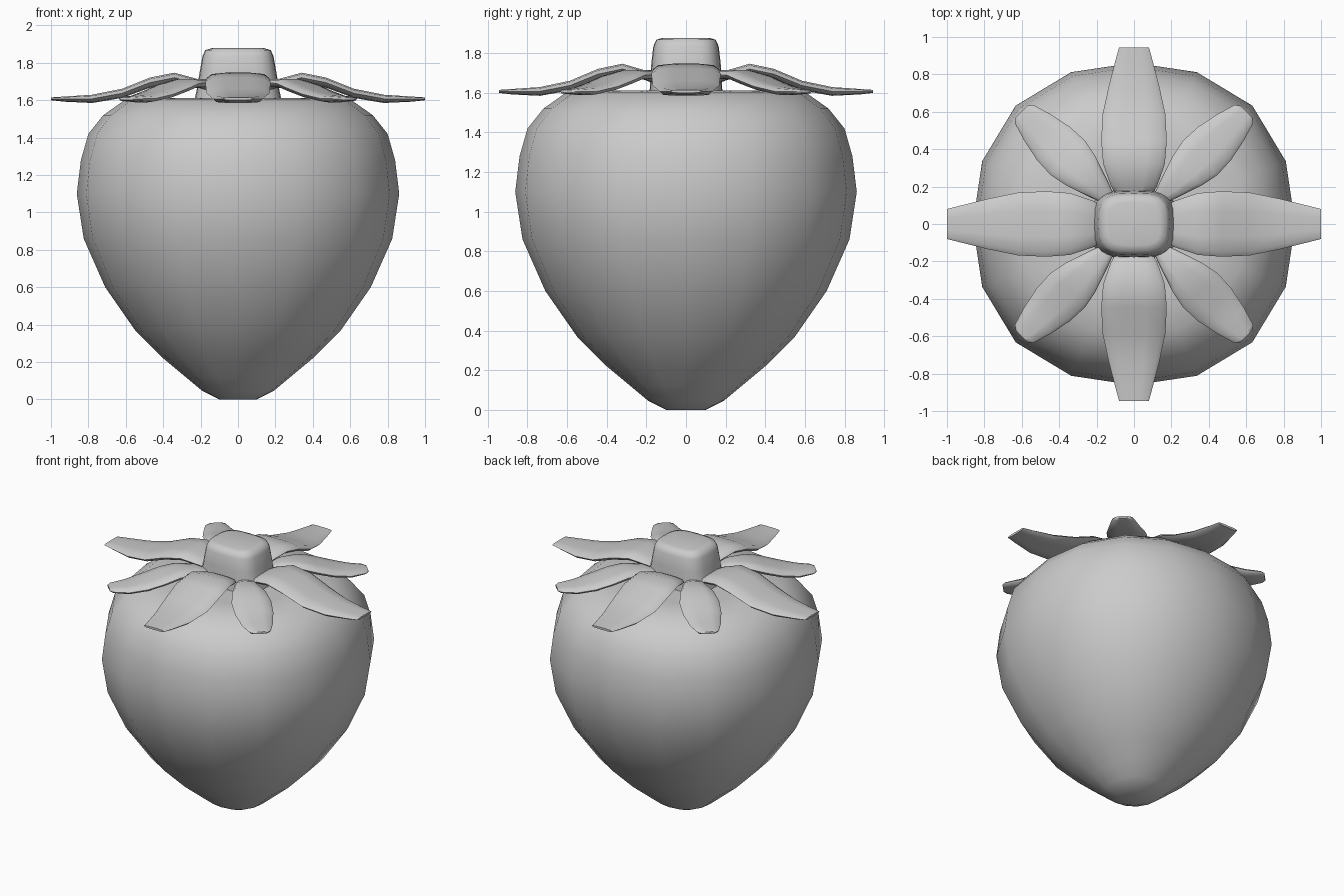
import bpy, bmesh, math
from mathutils import Matrix, Vector

if "Cube" in bpy.data.objects:
    bpy.data.objects.remove(bpy.data.objects["Cube"])


def loft(name, rings, angle=60):
    """Skin a list of closed point rings and cap both ends."""
    bm = bmesh.new()
    loops = [[bm.verts.new(p) for p in r] for r in rings]
    n = len(rings[0])
    for a, b in zip(loops, loops[1:]):
        for i in range(n):
            j = (i + 1) % n
            bm.faces.new((a[i], a[j], b[j], b[i]))
    bm.faces.new(loops[0])
    bm.faces.new(loops[-1])
    bmesh.ops.recalc_face_normals(bm, faces=bm.faces)
    me = bpy.data.meshes.new(name)
    bm.to_mesh(me)
    bm.free()
    ob = bpy.data.objects.new(name, me)
    bpy.context.collection.objects.link(ob)
    bpy.ops.object.select_all(action='DESELECT')
    ob.select_set(True)
    bpy.context.view_layer.objects.active = ob
    bpy.ops.object.shade_smooth_by_angle(angle=math.radians(angle))
    return ob


# Fruit body: 16-sided, slightly squared revolve, tapering to the bottom
profile = [(0.10, 0), (0.19, 0.045), (0.28, 0.12), (0.40, 0.22), (0.55, 0.37),
           (0.71, 0.60), (0.825, 0.86), (0.862, 1.10), (0.84, 1.28),
           (0.80, 1.42), (0.72, 1.52), (0.60, 1.605), (0.40, 1.612), (0.15, 1.605)]
rings = []
for r, z in profile:
    ring = []
    for i in range(16):
        a = math.tau * i / 16
        k = r * (1 + 0.038 * math.sin(2 * a) ** 2)
        ring.append((k * math.cos(a), k * math.sin(a), z))
    rings.append(ring)
loft("fruit_body", rings)


# Stem stub: rounded box, narrowing upward
def rounded(rx, ry, z, n=24, e=0.6):
    pts = []
    for i in range(n):
        c, s = math.cos(math.tau * i / n), math.sin(math.tau * i / n)
        pts.append((rx * math.copysign(abs(c) ** e, c),
                    ry * math.copysign(abs(s) ** e, s), z))
    return pts


loft("stem", [rounded(*s) for s in [
    (0.235, 0.185, 1.59), (0.22, 0.18, 1.66), (0.205, 0.175, 1.75),
    (0.19, 0.165, 1.835), (0.175, 0.15, 1.868), (0.14, 0.115, 1.878)]])

# Calyx leaves: stations are (distance, half width, top height, thickness)
long_leaf = [(0.15, 0.09, 1.68, 0.04), (0.22, 0.125, 1.715, 0.05),
             (0.34, 0.165, 1.748, 0.055), (0.47, 0.175, 1.722, 0.055),
             (0.62, 0.168, 1.662, 0.05), (0.78, 0.135, 1.63, 0.045),
             (0.93, 0.098, 1.62, 0.028), (1.0, 0.08, 1.615, 0.015)]
short_leaf = [(0.20, 0.04, 1.69, 0.04), (0.28, 0.07, 1.715, 0.045),
              (0.40, 0.11, 1.715, 0.05), (0.50, 0.13, 1.69, 0.05),
              (0.61, 0.125, 1.655, 0.045), (0.73, 0.10, 1.628, 0.04),
              (0.83, 0.07, 1.62, 0.025), (0.85, 0.045, 1.615, 0.015)]
# cross-section: (side fraction, depth in thicknesses below the top)
section = [(-1, 0.5), (-0.85, 0.15), (-0.4, 0.02), (0.4, 0.02), (0.85, 0.15),
           (1, 0.5), (0.85, 0.9), (0.4, 1), (-0.4, 1), (-0.85, 0.9)]


def leaf(name, stations, degrees, reach=1.0):
    rot = Matrix.Rotation(math.radians(degrees), 3, 'Z')
    rings = [[rot @ Vector((d * reach, s * w, z - h * t)) for s, h in section]
             for d, w, z, t in stations]
    loft(name, rings)


for i in range(4):
    leaf(f"long_leaf_{i + 1}", long_leaf, 90 * i, 1.0 if i % 2 == 0 else 0.945)
    leaf(f"short_leaf_{i + 1}", short_leaf, 45 + 90 * i)
